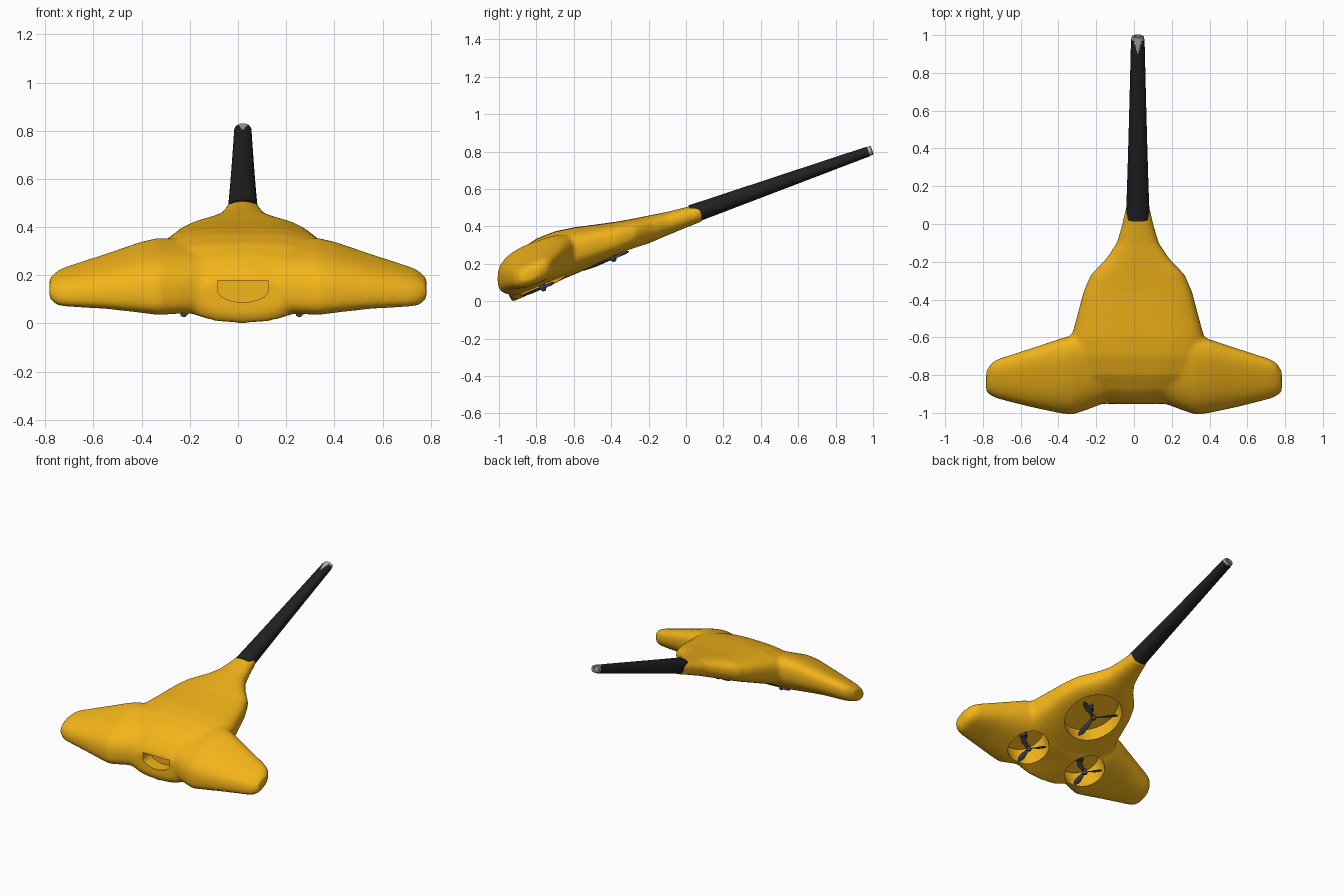
import bpy, bmesh
from math import sin, cos, pi, atan, radians
from mathutils import Matrix, Vector

if "Cube" in bpy.data.objects:
    bpy.data.objects.remove(bpy.data.objects["Cube"])

CX = 0.02            # centre line of the craft
TILT = atan(0.42)    # slope of the underside


def material(name, rgb):
    m = bpy.data.materials.new(name)
    m.diffuse_color = (*rgb, 1)
    m.use_nodes = True
    m.node_tree.nodes["Principled BSDF"].inputs["Base Color"].default_value = m.diffuse_color
    return m


YELLOW = material("yellow", (0.9, 0.46, 0.01))
BLACK = material("black", (0.015, 0.015, 0.016))
GREY = material("light_grey", (0.4, 0.4, 0.4))
STEEL = material("dark_steel", (0.06, 0.07, 0.085))


def make(name, bm, *mats):
    bmesh.ops.recalc_face_normals(bm, faces=bm.faces)
    me = bpy.data.meshes.new(name)
    bm.to_mesh(me)
    bm.free()
    ob = bpy.data.objects.new(name, me)
    bpy.context.collection.objects.link(ob)
    for m in mats:
        me.materials.append(m)
    return ob


def activate(ob):
    bpy.ops.object.select_all(action='DESELECT')
    ob.select_set(True)
    bpy.context.view_layer.objects.active = ob


def smooth(ob, angle=35):
    activate(ob)
    bpy.ops.object.shade_smooth_by_angle(angle=radians(angle))


def loft(bm, rings):
    rows = [[bm.verts.new(p) for p in r] for r in rings]
    n = len(rows[0])
    for a, b in zip(rows, rows[1:]):
        for i in range(n):
            j = (i + 1) % n
            bm.faces.new((a[i], a[j], b[j], b[i]))
    bm.faces.new(rows[0])
    bm.faces.new(rows[-1])


def oval(p, n=48):
    """Unit superellipse points with exponent p."""
    f = lambda v: (abs(v) ** (2 / p)) * (1 if v >= 0 else -1)
    return [(f(cos(2 * pi * i / n)), f(sin(2 * pi * i / n))) for i in range(n)]


# Body: centre hull lofted along y  (y, half width, bottom, top, exponent)
hull = [(0.09, .063, .428, .527, 2.2), (0, .083, .393, .503, 2.3), (-.1, .112, .352, .478, 2.4),
        (-.18, .165, .318, .462, 2.6), (-.27, .25, .28, .444, 2.8), (-.36, .288, .242, .427, 3),
        (-.5, .325, .184, .408, 3), (-.6, .352, .142, .395, 3), (-.7, .37, .1, .374, 2.8),
        (-.8, .37, .055, .335, 2.6), (-.88, .33, .018, .28, 2.3), (-.93, .24, -.003, .225, 2.2),
        (-.952, .18, .04, .185, 2.5)]
bm = bmesh.new()
loft(bm, [[(CX + u * w, y, (b + t) / 2 + v * (t - b) / 2) for u, v in oval(p)]
          for y, w, b, t, p in hull])

# Wings: sheared sections lofted along x  (x, front y, rear y, mid z, half height)
wing = [(0, -.935, -.58, .195, .12), (.15, -.945, -.58, .195, .125), (.24, -.98, -.59, .195, .125),
        (.33, -1.01, -.59, .195, .128), (.4, -1.0, -.61, .192, .118), (.55, -.968, -.66, .175, .09),
        (.72, -.925, -.715, .152, .066), (.755, -.91, -.735, .147, .057), (.783, -.89, -.78, .145, .035)]
for s in (1, -1):
    rings = []
    for x, f, r, z, h in wing:
        m, c = (f + r) / 2, (r - f) / 2
        rings.append([(s * x, m + u * c, z + v * h + 0.36 * u * c) for u, v in oval(2.7)])
    loft(bm, rings)
body = make("body", bm, YELLOW)


def add_cutter(name, bm):
    ob = make(name, bm, YELLOW)
    ob.hide_render = True
    return ob


# Fan positions on the underside  (name, x, y, well radius, well depth)
fans = [("rear", CX, -.39, .195, .105), ("right", CX + .24, -.765, .137, .15),
        ("left", CX - .24, -.765, .137, .15)]


def frame(x, y):
    return Matrix.Translation((x, y, .396 + .42 * y)) @ Matrix.Rotation(TILT, 4, 'X')


def cyl(bm, r1, r2, z0, z1, mat, seg=24, at=(0, 0)):
    bmesh.ops.create_cone(bm, cap_ends=True, segments=seg, radius1=r1, radius2=r2, depth=z1 - z0,
                          matrix=mat @ Matrix.Translation((*at, (z0 + z1) / 2)))


cutters = []
for name, x, y, r, d in fans:
    bm = bmesh.new()
    cyl(bm, r, r, -.15, d, frame(x, y), 64)
    cutters.append(add_cutter(name + "_well_cutter", bm))

# Front opening: flat roof, rounded floor
prof = [(-.105, .178), (.105, .178)] + [(.105 * cos(a), .14 - .052 * sin(a))
                                       for a in [i * pi / 16 for i in range(17)]]
bm = bmesh.new()
loft(bm, [[(CX + px, y, pz) for px, pz in prof] for y in (-1.1, -.86)])
cutters.append(add_cutter("front_opening_cutter", bm))

# Blend the shells, then cut wells and opening
mod = body.modifiers.new("blend", 'REMESH')
mod.mode, mod.voxel_size = 'VOXEL', 0.011
mod = body.modifiers.new("soften", 'SMOOTH')
mod.factor, mod.iterations = 0.5, 14
for c in cutters:
    mod = body.modifiers.new(c.name, 'BOOLEAN')
    mod.operation, mod.object, mod.solver = 'DIFFERENCE', c, 'EXACT'
activate(body)
for mod in list(body.modifiers):
    bpy.ops.object.modifier_apply(modifier=mod.name)
for c in cutters:
    bpy.data.objects.remove(c)
smooth(body, 40)

# Handle: tapered oval tube with a grey end and wedge
bm = bmesh.new()
N = 60
rings = []
for i in range(N + 1):
    t = i / N
    y, z = .03 + .945 * t, .465 + .336 * t
    w, h = .064 - .028 * t ** .8, .05 - .023 * t
    rings.append([(CX + u * w, y - .34 * v * h, z + .94 * v * h) for u, v in oval(2.3, 64)])
loft(bm, rings)
for f in bm.faces:
    c = f.calc_center_median()
    axis_z = .465 + .336 * (c.y - .03) / .945
    f.material_index = int(c.z > axis_z and abs(c.x - CX) < .3 * (c.y - .9))
smooth(make("handle", bm, BLACK, GREY))

bm = bmesh.new()
rings = []
for d, k in ((-.01, 1), (.018, .95), (.022, .8), (.022, .5), (.005, .45)):
    y, z = .975 + .94 * d, .801 + .34 * d
    rings.append([(CX + u * .034 * k, y - .34 * v * .026 * k, z + .94 * v * .026 * k)
                  for u, v in oval(2.3, 48)])
loft(bm, rings)
smooth(make("handle_tip", bm, GREY))

# Propellers and motors in each well
for name, x, y, r, d in fans:
    M = frame(x, y)
    R = r * .86
    bm = bmesh.new()
    cyl(bm, .008, .017, -.022, -.008, M)
    cyl(bm, .017, .017, -.008, .016, M)
    for k in range(3):
        turn = M @ Matrix.Rotation(k * 2 * pi / 3 + .5, 4, 'Z')
        stations = []
        for q, w, tw in ((.08, .008, 50), (.3, .013, 38), (.6, .019, 26), (.85, .017, 18), (1, .006, 14)):
            a = radians(tw)
            stations.append([turn @ Vector((q * R, u * w * cos(a) - v * .003 * sin(a),
                                            u * w * sin(a) + v * .003 * cos(a)))
                             for u, v in oval(2, 12)])
        loft(bm, stations)
    smooth(make(name + "_propeller", bm, STEEL))

    bm = bmesh.new()
    cyl(bm, .006, .006, 0, d + .005, M, 12)
    cyl(bm, .02, .02, d - .035, d - .008, M)
    cyl(bm, .012, .012, d - .045, d - .035, M)
    for k in range(4):
        turn = M @ Matrix.Rotation(k * pi / 2, 4, 'Z')
        cyl(bm, .008, .008, d - .016, d + .004, turn, 12, (.024, 0))
    smooth(make(name + "_motor", bm, STEEL))
